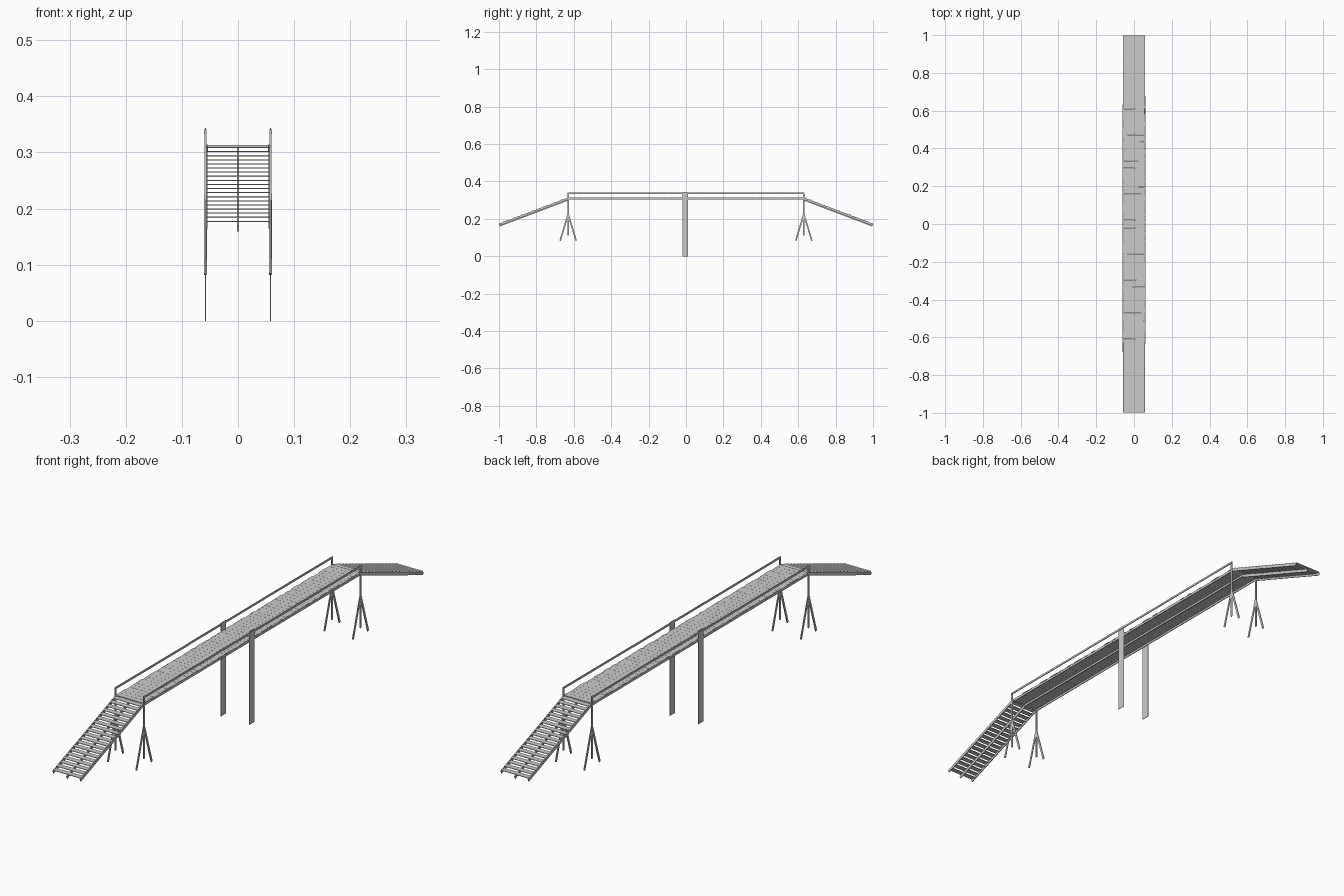
import bpy, bmesh, math, random
from mathutils import Vector, Matrix

if "Cube" in bpy.data.objects:
    bpy.data.objects.remove(bpy.data.objects["Cube"])

random.seed(4)


def make_object(name, bm):
    bmesh.ops.recalc_face_normals(bm, faces=bm.faces)
    mesh = bpy.data.meshes.new(name)
    bm.to_mesh(mesh)
    bm.free()
    ob = bpy.data.objects.new(name, mesh)
    bpy.context.collection.objects.link(ob)
    return ob


def add_box(bm, centre, size, turn=0.0, tilt=0.0):
    m = (Matrix.Translation(centre) @ Matrix.Rotation(turn, 4, 'Z')
         @ Matrix.Rotation(tilt, 4, 'X') @ Matrix.Diagonal((*size, 1)))
    bmesh.ops.create_cube(bm, size=1, matrix=m)


def add_beam(bm, x, a, b, width, depth):
    """Square-ended timber in the side plane, from (y, z) a to b."""
    dy, dz = b[0] - a[0], b[1] - a[1]
    add_box(bm, Vector((x, (a[0] + b[0]) / 2, (a[1] + b[1]) / 2)),
            (width, math.hypot(dy, dz), depth), tilt=math.atan2(dz, dy))


DECK_END = 0.63
TOP = 0.313

# deck planks, slightly uneven
bm = bmesh.new()
count = 64
pitch = 2 * DECK_END / count
for i in range(count):
    y = -DECK_END + (i + 0.5) * pitch
    add_box(bm, Vector((random.uniform(-0.002, 0.002), y, TOP - 0.0015)),
            (0.114, pitch * 0.98, 0.003), turn=random.uniform(-0.006, 0.006))
make_object("deck_planks", bm)

# long beams under the deck
bm = bmesh.new()
for x, w in ((-0.055, 0.003), (0, 0.004), (0.055, 0.003)):
    add_beam(bm, x, (-DECK_END, 0.3065), (DECK_END, 0.3065), w, 0.008)
make_object("deck_beams", bm)

for s, label in ((-1, "front"), (1, "back")):
    # sloping stringers
    bm = bmesh.new()
    for x, drop in ((-0.0555, 0), (0, 0.005), (0.0555, 0)):
        add_beam(bm, x, (s * 0.628, 0.309 - drop), (s * 0.997, 0.1695 - drop),
                 0.003, 0.011)
    make_object(label + "_stringers", bm)

    # flat open stair treads
    bm = bmesh.new()
    n = 19
    for i in range(n):
        t = (i + 0.5) / n
        add_box(bm, Vector((0, s * (DECK_END + 0.368 * t), 0.3125 - 0.139 * t)),
                (0.111, 0.0195, 0.002))
    make_object(label + "_treads", bm)

    # end posts with splayed feet
    for side, sname in ((-1, "left"), (1, "right")):
        bm = bmesh.new()
        x, y = side * 0.058, s * DECK_END
        add_beam(bm, x, (y, 0.11), (y, 0.341), 0.003, 0.008)
        for k in (-1, 1):
            add_beam(bm, x + k * 0.001, (y, 0.225), (y + k * 0.043, 0.083), 0.003, 0.008)
        make_object(f"{label}_{sname}_post", bm)

for side, sname in ((-1, "left"), (1, "right")):
    # wide central support
    bm = bmesh.new()
    add_box(bm, Vector((side * 0.058, -0.003, 0.172)), (0.0015, 0.03, 0.344))
    make_object(sname + "_central_support", bm)

    # handrail
    bm = bmesh.new()
    stops = [-0.633, -0.2, 0.22, 0.633]
    for a, b in zip(stops, stops[1:]):
        add_beam(bm, side * 0.0595, (a, 0.337), (b, 0.337 + random.uniform(-0.001, 0.001)),
                 0.003, 0.007)
    make_object(sname + "_handrail", bm)
